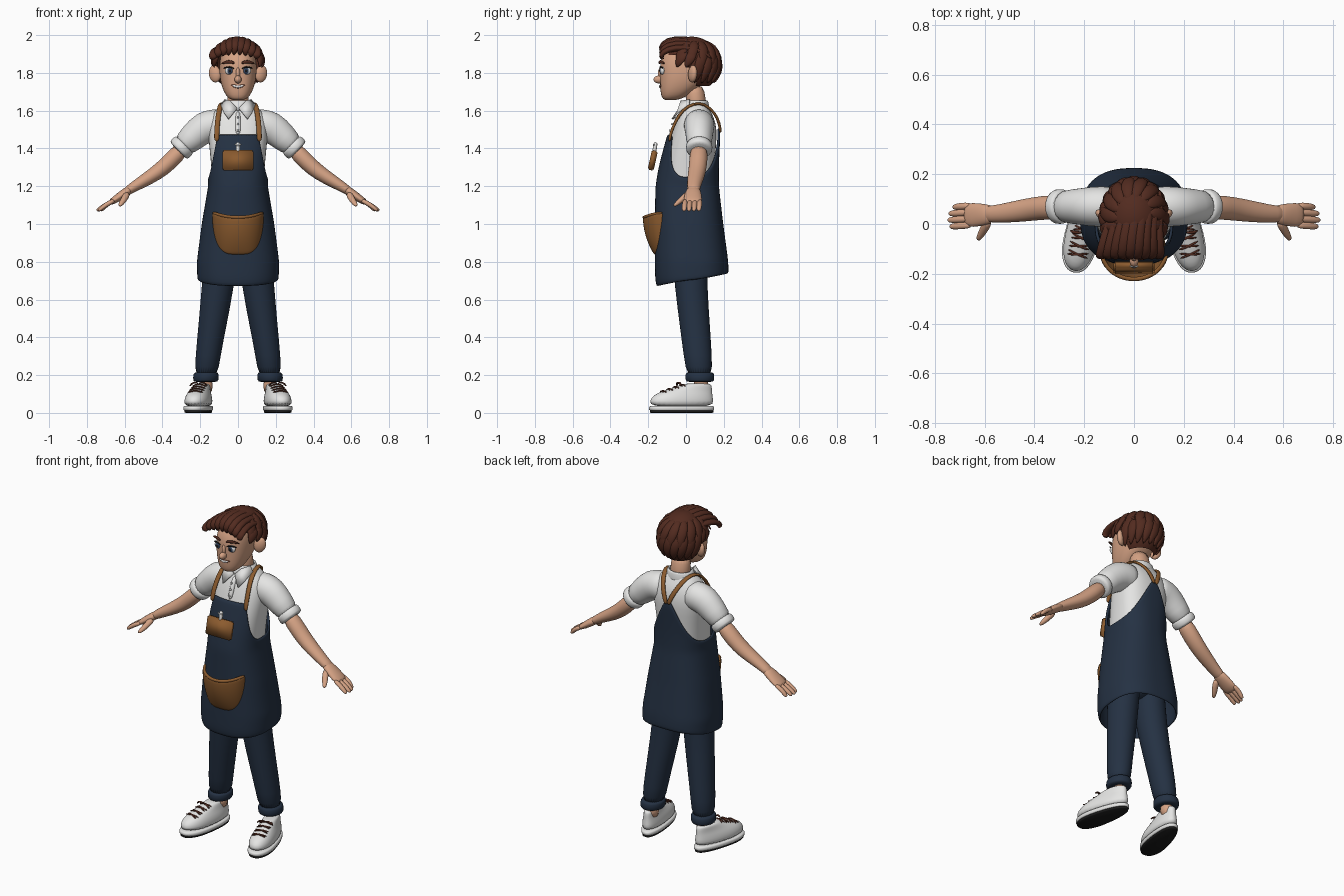
import bpy
import bmesh
from math import sin, cos, pi, radians, copysign
from mathutils import Vector, Matrix

if "Cube" in bpy.data.objects:
    bpy.data.objects.remove(bpy.data.objects["Cube"])

X, Y, Z = Vector((1, 0, 0)), Vector((0, 1, 0)), Vector((0, 0, 1))
SIDES = (("left", 1), ("right", -1))


def material(name, *rgb):
    m = bpy.data.materials.new(name)
    m.use_nodes = True
    m.diffuse_color = (*rgb, 1)
    m.node_tree.nodes["Principled BSDF"].inputs["Base Color"].default_value = (*rgb, 1)
    return m


skin = material("skin", .66, .36, .23)
white = material("white_cloth", .78, .78, .77)
navy = material("navy_cloth", .018, .031, .056)
leather = material("tan_leather", .26, .105, .028)
brown = material("hair_brown", .085, .024, .014)
black = material("black", .01, .01, .01)
blue = material("iris_blue", .04, .07, .14)
lip = material("lip", .3, .11, .07)


def finish(bm, name, mat, subdiv=1, thick=0):
    """Turn a bmesh into a smooth object."""
    bmesh.ops.recalc_face_normals(bm, faces=bm.faces)
    mesh = bpy.data.meshes.new(name)
    bm.to_mesh(mesh)
    bm.free()
    mesh.materials.append(mat)
    for p in mesh.polygons:
        p.use_smooth = True
    ob = bpy.data.objects.new(name, mesh)
    bpy.context.collection.objects.link(ob)
    if thick:
        ob.modifiers.new("Thickness", "SOLIDIFY").thickness = thick
        ob.modifiers["Thickness"].offset = 0
    if subdiv:
        ob.modifiers.new("Smooth", "SUBSURF").levels = subdiv
        ob.modifiers["Smooth"].render_levels = subdiv
    return ob


def skin_rings(name, rings, mat, closed=True, caps=True, subdiv=1, thick=0):
    """Bridge consecutive rings (or open rows) of points."""
    bm = bmesh.new()
    vs = [[bm.verts.new(p) for p in r] for r in rings]
    n = len(rings[0])
    for a, b in zip(vs, vs[1:]):
        for i in range(n if closed else n - 1):
            j = (i + 1) % n
            bm.faces.new((a[i], a[j], b[j], b[i]))
    if caps:
        bm.faces.new(vs[0])
        bm.faces.new(vs[-1])
    return finish(bm, name, mat, subdiv, thick)


def point(a, z, hw, yf, yb, cx=0, e=1):
    """Point at angle a (0 = front) on a horizontal superellipse."""
    s, c = sin(a), -cos(a)
    return Vector((cx + hw * copysign(abs(s) ** e, s),
                   (yf + yb) / 2 + (yb - yf) / 2 * copysign(abs(c) ** e, c), z))


def loft(name, table, mat, e=1, n=28, **kw):
    return skin_rings(name, [[point(2 * pi * i / n, *row, e=e) for i in range(n)]
                             for row in table], mat, **kw)


def sweep(name, pts, sizes, mat, ref=X, n=12, **kw):
    """Tube with (half width along ref, half thickness) at each point."""
    pts = [Vector(p) for p in pts]
    rings = []
    for k, (p, (w, t)) in enumerate(zip(pts, sizes)):
        tan = (pts[min(k + 1, len(pts) - 1)] - pts[max(k - 1, 0)]).normalized()
        wide = (ref - tan * ref.dot(tan)).normalized()
        up = tan.cross(wide)
        rings.append([p + wide * w * cos(2 * pi * i / n) + up * t * sin(2 * pi * i / n)
                      for i in range(n)])
    return skin_rings(name, rings, mat, **kw)


def ball(name, loc, radii, mat, rot=Matrix(), keep=None, seg=24):
    bm = bmesh.new()
    bmesh.ops.create_uvsphere(bm, u_segments=seg, v_segments=seg // 2, radius=1)
    bm.transform(Matrix.Translation(loc) @ rot @ Matrix.Diagonal((*radii, 1)))
    if keep:
        drop = [f for f in bm.faces if not keep(f.calc_center_median())]
        bmesh.ops.delete(bm, geom=drop, context="FACES")
    return finish(bm, name, mat, 0)


def mixed(table, z):
    """Interpolate a loft table at height z."""
    for a, b in zip(table, table[1:]):
        if z <= b[0]:
            break
    t = (z - a[0]) / (b[0] - a[0])
    return [z] + [p + (q - p) * t for p, q in zip(a[1:], b[1:])]


# Head, neck and face
loft("head", [(1.655, .03, -.115, -.05), (1.668, .055, -.128, -.01), (1.7, .076, -.136, .04),
              (1.75, .093, -.138, .1), (1.8, .099, -.138, .13), (1.86, .099, -.14, .145),
              (1.92, .085, -.105, .13), (1.96, .05, -.06, .1)], skin, e=.85)
sweep("neck", [(0, .06, 1.57), (0, .054, 1.65), (0, .04, 1.74)], [(.058, .053)] * 3, skin, n=20)
ball("nose", (0, -.143, 1.765), (.019, .029, .021), skin)
ball("nose_bridge", (0, -.133, 1.795), (.012, .016, .034), skin)
sweep("mouth", [(-.04, -.132, 1.737), (0, -.138, 1.722), (.04, -.132, 1.737)],
      [(.003, .003), (.014, .005), (.003, .003)], lip, ref=Z)
sweep("teeth", [(-.034, -.134, 1.736), (0, -.142, 1.723), (.034, -.134, 1.736)],
      [(.003, .003), (.009, .004), (.003, .003)], white, ref=Z)
for side, s in SIDES:
    ball(side + "_ear", (s * .123, .035, 1.795), (.034, .02, .046), skin,
         Matrix.Rotation(s * .5, 4, "Z") @ Matrix.Rotation(s * .2, 4, "Y"))
    ball(side + "_eye", (s * .045, -.124, 1.812), (.024, .013, .022), white)
    ball(side + "_iris", (s * .043, -.132, 1.811), (.015, .008, .017), blue)
    ball(side + "_pupil", (s * .043, -.137, 1.811), (.008, .005, .009), black)
    sweep(side + "_lashes", [(s * .018, -.138, 1.82), (s * .044, -.139, 1.836), (s * .078, -.12, 1.824)],
          [(.003, .003), (.005, .004), (.004, .004)], black, ref=Z)
    sweep(side + "_brow", [(s * .016, -.142, 1.85), (s * .05, -.139, 1.864), (s * .09, -.112, 1.848)],
          [(.007, .005), (.011, .006), (.004, .004)], brown, ref=Z)

# Hair: a cap with overlapping locks
HC, HR = Vector((0, .03, 1.845)), Vector((.128, .15, .147))


def on_head(az, el, grow):
    az, el = radians(az), radians(el)
    return HC + Vector((HR.x * cos(el) * sin(az), HR.y * cos(el) * cos(az), HR.z * sin(el))) * grow


ball("hair_cap", HC, HR, brown, seg=56,
     keep=lambda c: c.z > 1.9 or c.y > .05 and c.z > 1.735 or c.y > -.01 and c.z > 1.83)
for i in range(9):
    x = -.115 + .0275 * i
    d = 4.2 * x * x
    sweep(f"top_lock_{i}", [(x * 1.08 - .016, -.115, 1.892 - d * .4), (x * 1.08 - .012, -.142, 1.935 - d),
                            (x - .008, -.1, 1.974 - d), (x * .85, -.01, 1.982 - d),
                            (x * .7 + .025, .08, 1.965 - d), (x * .6 + .04, .14, 1.92 - d)],
          [(.006, .005), (.023, .016), (.027, .019), (.026, .017), (.022, .014), (.006, .005)], brown)
for layer, (count, start, drop) in enumerate(((13, 30, -42), (10, 62, -12))):
    for i in range(count):
        az = -112 + 224 * i / (count - 1)
        low = max(drop, -6) if abs(az) > 75 else drop
        path = [on_head(az + 18 * (t - .5), start + (low - start) * t, g)
                for t, g in ((0, .96), (.3, 1.03), (.65, 1.05), (1, 1.04))]
        sweep(f"back_lock_{layer}_{i}", path, [(.012, .006), (.03, .015), (.027, .015), (.005, .005)],
              brown, ref=Vector((cos(radians(az)), -sin(radians(az)), 0)))

# Shirt with collar and placket
loft("shirt", [(1.08, .13, -.12, .13), (1.2, .135, -.125, .145), (1.32, .143, -.115, .152),
               (1.42, .154, -.092, .16), (1.5, .16, -.068, .165), (1.57, .15, -.043, .148),
               (1.615, .11, -.012, .118), (1.645, .066, 0, .108)], white, e=.8)
loft("collar_band", [(1.6, .09, -.022, .12), (1.63, .076, -.012, .115), (1.655, .067, .0, .112)],
     white, caps=False, thick=.012)
loft("placket", [(1.47, .014, -.089, -.07), (1.54, .014, -.068, -.045), (1.6, .012, -.036, 0)], white)
for i in range(3):
    ball(f"shirt_button_{i}", (0, -.085 + .012 * i, 1.495 + .035 * i), (.006, .006, .006), white)
for side, s in SIDES:
    flap = [[(s * .004, -.034, 1.612), (s * .04, -.026, 1.65), (s * .068, .02, 1.658)],
            [(s * .05, -.072, 1.555), (s * .075, -.045, 1.59), (s * .09, .015, 1.63)]]
    skin_rings(side + "_collar_flap", flap, white, closed=False, caps=False, subdiv=0, thick=.009)
    # Sleeves, arms and hands
    sweep(side + "_sleeve", [(s * .07, .07, 1.525), (s * .12, .07, 1.525), (s * .18, .07, 1.515),
                             (s * .245, .07, 1.455), (s * .305, .07, 1.4)],
          [(.078, .08), (.083, .087), (.08, .087), (.07, .074), (.063, .06)], white, ref=Y, n=20)
    sweep(side + "_sleeve_cuff", [(s * .279, .07, 1.424), (s * .288, .07, 1.415), (s * .309, .07, 1.395),
                                  (s * .318, .07, 1.386)],
          [(.064, .062), (.071, .068), (.071, .068), (.064, .062)], white, ref=Y, n=20)
    sweep(side + "_arm", [(s * .28, .07, 1.415), (s * .37, .065, 1.32), (s * .43, .057, 1.27),
                          (s * .51, .045, 1.222), (s * .57, .04, 1.185), (s * .6, .04, 1.165)],
          [(.05, .047), (.049, .045), (.047, .041), (.041, .033), (.034, .026), (.034, .022)],
          skin, ref=Y, n=16)
    sweep(side + "_palm", [(s * .56, .04, 1.19), (s * .6, .038, 1.165), (s * .645, .036, 1.132),
                           (s * .685, .036, 1.108)],
          [(.034, .024), (.044, .024), (.05, .021), (.048, .014)], skin, ref=Y, n=16)
    for i, reach in enumerate((.74, .748, .744, .728)):
        y = -.004 + .026 * i
        sweep(f"{side}_finger_{i}", [(s * .65, y, 1.128), (s * .7, y - .003, 1.102),
                                     (s * (reach - .01), y - .006, 1.077), (s * reach, y - .006, 1.07)],
              [(.014, .013), (.0145, .013), (.013, .011), (.007, .006)], skin, ref=Y)
    sweep(side + "_thumb", [(s * .585, .015, 1.165), (s * .6, -.018, 1.135), (s * .617, -.045, 1.11),
                            (s * .628, -.066, 1.095)],
          [(.02, .018), (.018, .016), (.015, .013), (.008, .007)], skin)

# Apron: a wrapped shell with dipped sides and a pointed back
APRON = [(.66, .195, -.148, .21), (.7, .208, -.156, .22), (.8, .211, -.158, .217),
         (1, .185, -.158, .19), (1.2, .151, -.155, .167), (1.3, .153, -.138, .167),
         (1.4, .162, -.112, .171), (1.48, .168, -.09, .176), (1.55, .16, -.06, .165)]


def apron_top(a):
    if a < .6:
        return 1.475
    if a < 1.5:
        return 1.25 + .225 * ((1.5 - a) / .9) ** 2
    return 1.25 + .27 * ((a - 1.5) / (pi - 1.5)) ** 2.4


rows, cols = 20, 72
apron = []
for r in range(rows + 1):
    ring = []
    for i in range(cols):
        a = 2 * pi * i / cols
        low = .703 - .033 * cos(a)
        z = low + (apron_top(min(a, 2 * pi - a)) - low) * r / rows
        ring.append(point(a, *mixed(APRON, z), e=.8))
    apron.append(ring)
skin_rings("apron", apron, navy, caps=False, thick=.014)

# Shoulder straps meeting at the back
for side, s in SIDES:
    sweep(side + "_strap", [(s * .113, -.088, 1.435), (s * .113, -.083, 1.475), (s * .109, -.058, 1.54),
                            (s * .1, -.018, 1.605), (s * .09, .04, 1.64), (s * .077, .1, 1.638),
                            (s * .05, .156, 1.585), (s * .024, .178, 1.53), (s * .006, .183, 1.48)],
          [(.014, .008)] * 9, leather)

# Chest pocket with pen
bm = bmesh.new()
bmesh.ops.create_cube(bm, size=1)
bm.transform(Matrix.Translation((0, -.176, 1.337)) @ Matrix.Rotation(-.22, 4, "X")
             @ Matrix.Diagonal((.165, .032, .106, 1)))
bmesh.ops.bevel(bm, geom=bm.edges[:], offset=.006, segments=2, affect="EDGES")
finish(bm, "chest_pocket", leather, 0)
sweep("pen", [(0, -.172, 1.36), (0, -.165, 1.4), (0, -.16, 1.436)], [(.01, .01), (.011, .011), (.014, .012)], white)
sweep("pen_clip", [(-.02, -.168, 1.424), (0, -.174, 1.414), (.02, -.168, 1.424)], [(.005, .004)] * 3, white, ref=Z)

# Lower pouch with a sagging lip
pouch = []
for r in range(11):
    v = r / 10
    row = []
    for c in range(-10, 11):
        u = c / 10
        top, low = 1.035 + .025 * u * u, .838 + .085 * u ** 4
        row.append((.135 * u * (1 - .1 * v * v), -.122 - .1 * (1 - u * u) ** .6 * (1 - .6 * v * v),
                    top + (low - top) * v))
    pouch.append(row)
skin_rings("front_pouch", pouch, leather, closed=False, caps=False, thick=.012)
sweep("pouch_lip", pouch[0][::2], [(.009, .009)] * 11, leather, ref=Z)

# Trousers, cuffs, ankles and shoes
ball("trouser_seat", (0, .025, .97), (.14, .125, .16), navy)
for side, s in SIDES:
    loft(side + "_trouser_leg", [(.18, .062, .005, .142, s * .17), (.3, .066, -.012, .137, s * .159),
                                 (.45, .074, -.032, .128, s * .137), (.67, .086, -.06, .112, s * .106),
                                 (.85, .088, -.075, .115, s * .09), (.98, .08, -.075, .115, s * .08)], navy)
    loft(side + "_trouser_cuff", [(.163, .06, .006, .142, s * .171), (.17, .068, -.003, .151, s * .171),
                                  (.208, .068, -.004, .15, s * .169), (.217, .06, .004, .142, s * .168)], navy)
    sweep(side + "_ankle", [(s * .17, .085, .09), (s * .17, .075, .2)], [(.04, .044)] * 2, skin)
    place = Matrix.Translation((s * .205, -.022, 0)) @ Matrix.Rotation(s * .21, 4, "Z")
    shoe = [
        loft(side + "_sole", [(0, .062, -.168, .165), (.003, .067, -.172, .17), (.012, .067, -.172, .17)], black, e=.85, subdiv=0),
        loft(side + "_midsole", [(.01, .07, -.174, .172), (.014, .075, -.178, .176), (.034, .075, -.178, .176),
                                 (.038, .07, -.174, .172)], white, e=.85),
        loft(side + "_shoe_upper", [(.03, .071, -.173, .172), (.065, .072, -.174, .17), (.092, .066, -.155, .166),
                                    (.112, .056, -.115, .164), (.13, .05, -.055, .163), (.148, .046, -.005, .16),
                                    (.156, .04, .02, .15)], white, e=.9)]
    for i in range(4):
        y, z = -.1 + .034 * i, .117 + .011 * i
        for k in (-1, 1):
            shoe.append(sweep(f"{side}_lace_{i}_{'a' if k > 0 else 'b'}",
                              [(-.045, y + .01 * k, z - .01), (0, y - .004, z + .005), (.045, y - .01 * k, z - .01)],
                              [(.005, .005)] * 3, brown, ref=Y, n=8))
    for k in (-1, 1):
        shoe.append(sweep(f"{side}_bow_{'a' if k > 0 else 'b'}",
                          [(0, -.012, .155), (k * .03, -.02, .165), (k * .055, -.015, .14)],
                          [(.005, .005), (.008, .006), (.005, .005)], brown, ref=Y, n=8))
    for ob in shoe:
        for v in ob.data.vertices:
            v.co.x *= 1 - .9 * (v.co.y + .1) if v.co.y > -.1 else 1
        ob.data.transform(place)
